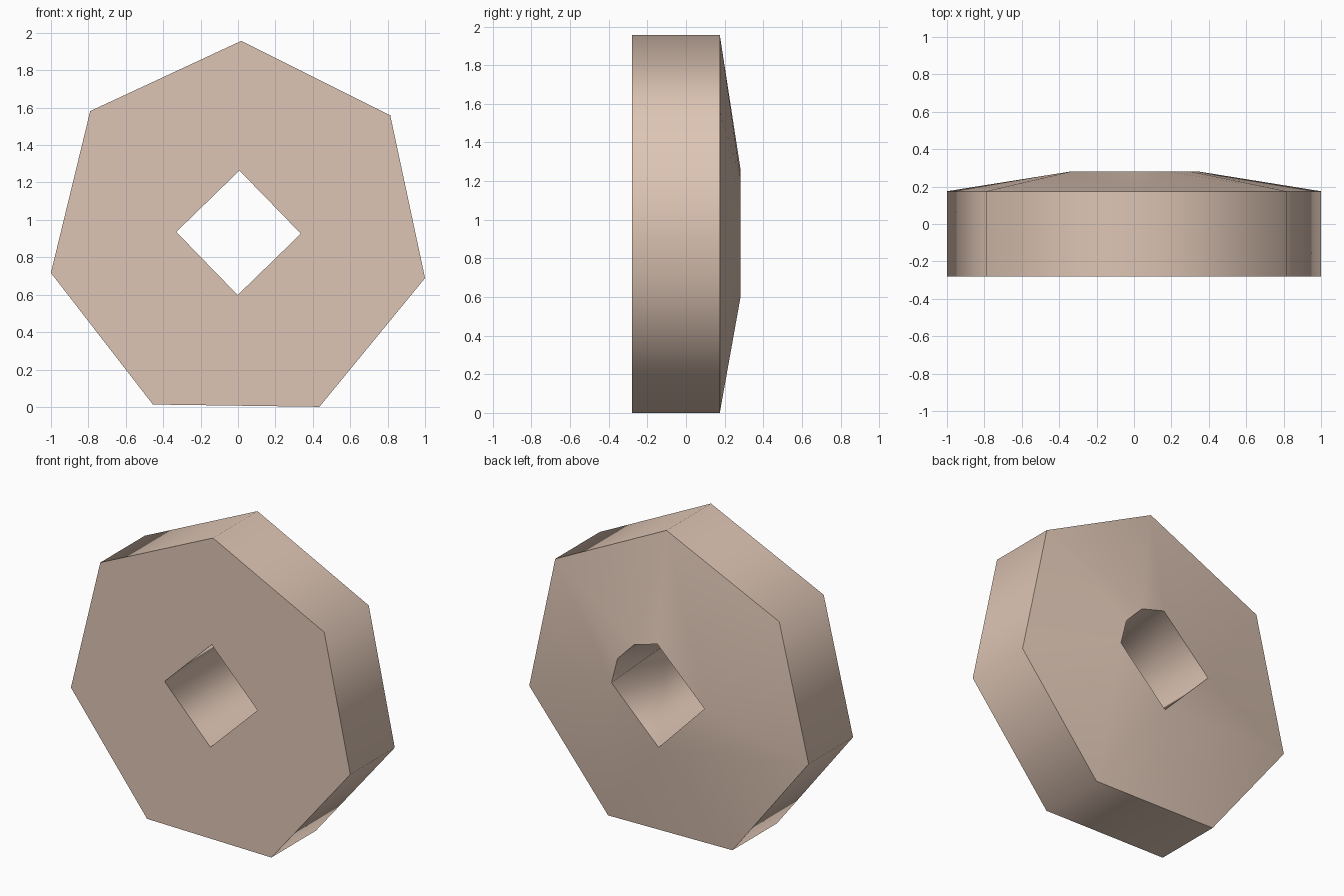
import bpy, bmesh
from math import sin, cos, radians

if "Cube" in bpy.data.objects:
    bpy.data.objects.remove(bpy.data.objects["Cube"])

CX, CZ, TURN = 0.003, 0.931, 0.8   # axis position and slight roll in degrees
bm = bmesh.new()


def ring(radius, y, angles):
    """Ring of vertices around the y axis, angles in degrees from the top."""
    return [(a, bm.verts.new((CX + radius * sin(radians(a + TURN)), y,
                              CZ + radius * cos(radians(a + TURN))))) for a in angles]


def stitch(a, b, smooth=True):
    """Join two closed rings with triangles, advancing by angle."""
    a = a + [(360, a[0][1])]
    b = b + [(360, b[0][1])]
    i = j = 0
    while i < len(a) - 1 or j < len(b) - 1:
        if j == len(b) - 1 or (i < len(a) - 1 and a[i + 1][0] <= b[j + 1][0]):
            f = bm.faces.new((a[i][1], a[i + 1][1], b[j][1]))
            i += 1
        else:
            f = bm.faces.new((a[i][1], b[j + 1][1], b[j][1]))
            j += 1
        f.smooth = smooth


seven = [i * 360 / 7 for i in range(7)]
front_rim = ring(1.026, -0.28, seven)
back_rim = ring(1.026, 0.175, seven)
# square bore, with one rounded quarter at its back mouth
back_bore = ring(0.333, 0.282, [0, 30, 60, 90, 180, 270])
front_bore = ring(0.333, -0.28, [0, 90, 180, 270])

# front face, outer wall, sloped back, bore wall
stitch(front_bore, front_rim, smooth=False)
stitch(front_rim, back_rim)
stitch(back_rim, back_bore)
stitch(back_bore, front_bore)
bmesh.ops.recalc_face_normals(bm, faces=bm.faces[:])

# keep the rims and bore mouths crisp
for r in (front_rim, back_rim, back_bore, front_bore):
    for k in range(len(r)):
        e = bm.edges.get((r[k][1], r[(k + 1) % len(r)][1]))
        if e:
            e.smooth = False

mesh = bpy.data.meshes.new("seven_sided_nut")
bm.to_mesh(mesh)
bm.free()
nut = bpy.data.objects.new("seven_sided_nut", mesh)
bpy.context.collection.objects.link(nut)

mat = bpy.data.materials.new("pale_clay")
mat.diffuse_color = (0.73, 0.56, 0.46, 1)
mat.use_nodes = True
mat.node_tree.nodes["Principled BSDF"].inputs["Base Color"].default_value = mat.diffuse_color
mesh.materials.append(mat)
